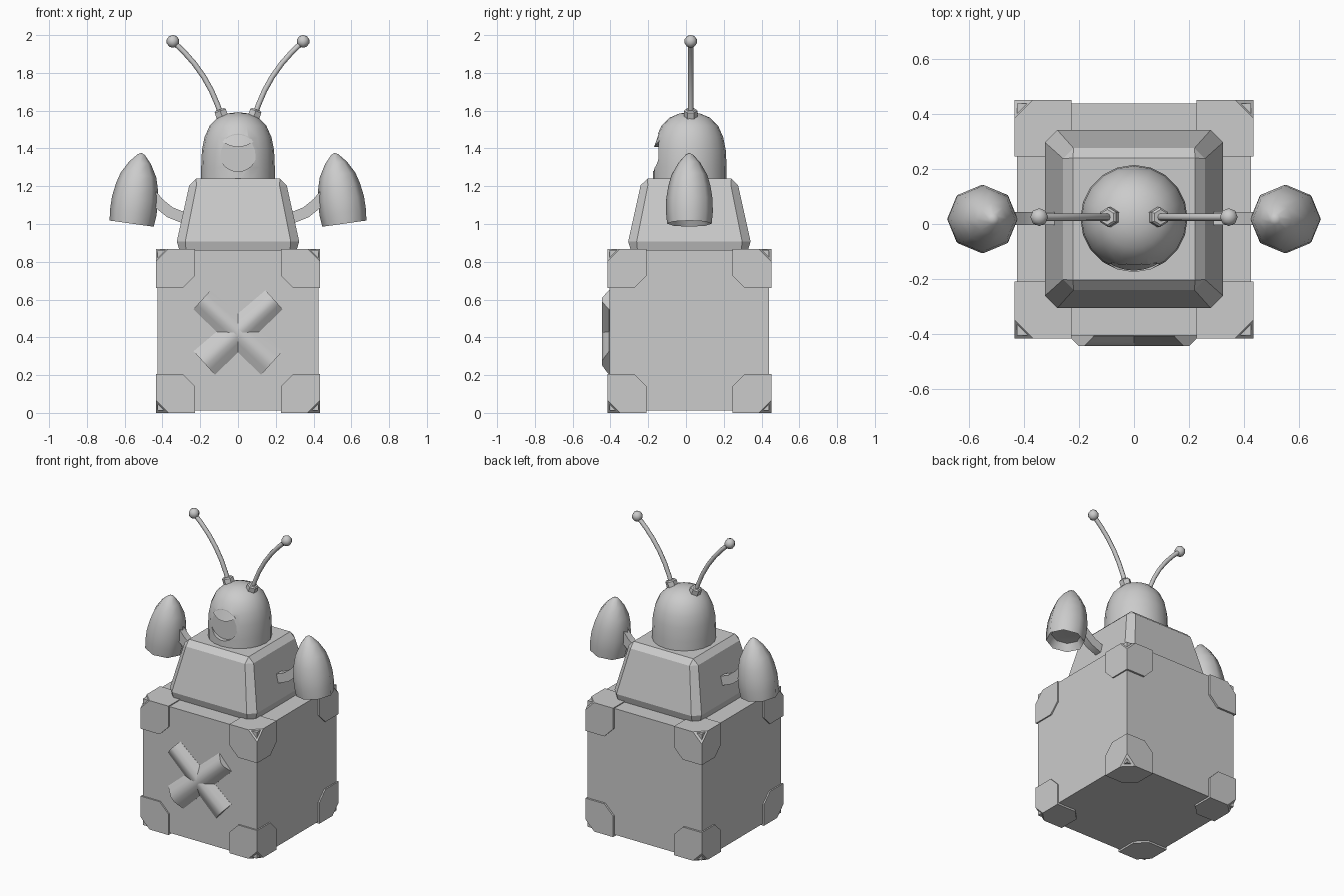
import bpy, bmesh, math
from mathutils import Vector, Matrix

if "Cube" in bpy.data.objects:
    bpy.data.objects.remove(bpy.data.objects["Cube"])

grey = bpy.data.materials.new("plain grey")
grey.diffuse_color = (0.6, 0.6, 0.6, 1)
grey.use_nodes = True
grey.node_tree.nodes["Principled BSDF"].inputs["Base Color"].default_value = grey.diffuse_color
CY = 0.018  # depth centre of the body


def finish(name, bm, smooth=None):
    bmesh.ops.remove_doubles(bm, verts=bm.verts[:], dist=1e-4)
    bmesh.ops.recalc_face_normals(bm, faces=bm.faces[:])
    me = bpy.data.meshes.new(name)
    bm.to_mesh(me)
    bm.free()
    ob = bpy.data.objects.new(name, me)
    bpy.context.collection.objects.link(ob)
    me.materials.append(grey)
    if smooth:
        bpy.ops.object.select_all(action='DESELECT')
        ob.select_set(True)
        bpy.context.view_layer.objects.active = ob
        bpy.ops.object.shade_smooth_by_angle(angle=math.radians(smooth))
    return ob


def loft(name, rings, smooth=None):
    """Skin a list of equal-length point rings and cap both ends."""
    bm = bmesh.new()
    rows = [[bm.verts.new(p) for p in r] for r in rings]
    n = len(rows[0])
    for a, b in zip(rows, rows[1:]):
        for i in range(n):
            bm.faces.new((a[i], a[(i + 1) % n], b[(i + 1) % n], b[i]))
    bm.faces.new(rows[0])
    bm.faces.new(rows[-1])
    return finish(name, bm, smooth)


def turned(name, profile, sides, matrix, smooth=50, phase=0):
    """Turn (radius, height) points about local z."""
    ang = [2 * math.pi * (i + phase) / sides for i in range(sides)]
    return loft(name, [[matrix @ Vector((r * math.cos(a), r * math.sin(a), h))
                        for a in ang] for r, h in profile], smooth)


def tube(name, path, rw, ry, y, sides, phase=0):
    """Sweep an ellipse along an x-z path."""
    pts = [Vector((x, 0, z)) for x, z in path]
    rings = []
    for i, p in enumerate(pts):
        t = (pts[min(i + 1, len(pts) - 1)] - pts[max(i - 1, 0)]).normalized()
        n = Vector((-t.z, 0, t.x))
        rings.append([p + n * rw * math.cos(a) + Vector((0, y + ry * math.sin(a), 0))
                      for a in [2 * math.pi * (k + phase) / sides for k in range(sides)]])
    return loft(name, rings, 50)


def box(lo, hi):
    bm = bmesh.new()
    bmesh.ops.create_cube(bm, size=1)
    for v in bm.verts:
        v.co = [lo[i] if v.co[i] < 0 else hi[i] for i in range(3)]
    return bm


# Crate
finish("crate", box((-0.425, -0.406, 0.012), (0.425, 0.439, 0.862)))

# Crate corner guards: cut outer tip and cut inner edges
SIZE, CUT = 0.207, 0.066
for sx in (-1, 1):
    for sy in (-1, 1):
        for sz in (-1, 1):
            bm = box((0, 0, 0), (SIZE,) * 3)
            cuts = [((SIZE, SIZE, SIZE - CUT), (1, 1, 1))]
            cuts += [((CUT, 0, 0), (-1, -1, 0)), ((CUT, 0, 0), (-1, 0, -1)),
                     ((0, CUT, 0), (0, -1, -1))]
            for co, no in cuts:
                bmesh.ops.bisect_plane(bm, geom=bm.verts[:] + bm.edges[:] + bm.faces[:],
                                       plane_co=co, plane_no=Vector(no).normalized(),
                                       clear_outer=True)
                bmesh.ops.holes_fill(bm, edges=[e for e in bm.edges if e.is_boundary], sides=0)
            inner = 0.434 - SIZE
            for v in bm.verts:
                c = v.co + Vector((inner,) * 3)
                v.co = (sx * c.x, CY + sy * c.y, 0.434 + sz * c.z)
            finish("corner_guard", bm)

# Tapered torso with chamfered edges
rings = []
for z, h, c in ((0.86, 0.31, 0.035), (0.908, 0.324, 0.045), (1.205, 0.258, 0.038), (1.24, 0.222, 0)):
    k = h - c
    rings.append([(x, CY + y, z) for x, y in ((h, -k), (h, k), (k, h), (-k, h),
                                              (-h, k), (-h, -k), (-k, -h), (k, -h))])
loft("torso", rings)

# Domed head with a round eye recess
dome = [(0.195, 1.22), (0.195, 1.30), (0.191, 1.39), (0.177, 1.46), (0.15, 1.52),
        (0.108, 1.562), (0.055, 1.585), (0.0, 1.592)]
head = turned("head", dome, 20, Matrix.Translation((0, 0.02, 0)), 40)
turn = Matrix.Rotation(math.pi / 2, 4, 'X')
cutter = turned("eye_cutter", [(0.1, 0), (0.1, 0.2)], 24,
                Matrix.Translation((0, -0.146, 1.378)) @ turn, None)
cutter.hide_render = True
cutter.hide_set(True)
mod = head.modifiers.new("eye recess", 'BOOLEAN')
mod.operation = 'DIFFERENCE'
mod.solver = 'EXACT'
mod.object = cutter

# Drooping eyelid across the top of the eye
rings = []
for i in range(11):
    a = math.radians(145 - 11 * i)
    x = 0.1 * math.cos(a)
    low = 1.408 + 0.027 * (x / 0.082) ** 2
    top = 1.378 + 0.1 * math.sin(a)
    drop = 0.022 * (1 - (x / 0.083) ** 2)
    rings.append([(x, -0.13, low), (x, -0.147 - drop, low),
                  (x, -0.144, top), (x, -0.125, top)])
loft("eyelid", rings, 40)

# Raised cross on the crate front: two rounded, tapered bars
for s in (-1, 1):
    a, b = Vector((s * 0.191, 0, 0.599)), Vector((-s * 0.179, 0, 0.264))
    d = (b - a).normalized()
    n = Vector((-d.z, 0, d.x))
    rings = []
    for k in range(5):
        p = a.lerp(b, k / 4)
        w = 0.068 + 0.016 * k / 4
        rings.append([p + n * w * u + Vector((0, -0.403 - e, 0)) for u, e in
                      ((-1, -0.01), (-1, 0.004), (-0.55, 0.026), (-0.2, 0.041), (0.2, 0.041),
                       (0.55, 0.026), (1, 0.004), (1, -0.01))])
    loft("cross_bar", rings, 50)

for s in (-1, 1):
    # Arms
    tube("arm", [(s * x, z) for x, z in ((0.25, 1.03), (0.30, 1.038), (0.36, 1.062),
                                         (0.42, 1.11), (0.47, 1.17))],
         0.042, 0.034, 0.02, 4, 0.5)
    # Bud-shaped hands, hollow underneath
    lean = Matrix.Translation((s * 0.563, CY, 1.002)) @ Matrix.Rotation(-s * math.radians(8), 4, 'Y')
    turned("hand", [(0, 0.05), (0.09, 0.045), (0.118, 0.0), (0.124, 0.06), (0.123, 0.13),
                    (0.112, 0.2), (0.095, 0.26), (0.058, 0.325), (0.02, 0.368), (0, 0.378)],
           8, lean, 50)
    # Antennae with hexagonal sockets and round tips
    tilt = Matrix.Translation((s * 0.082, 0.025, 1.565)) @ Matrix.Rotation(s * math.radians(20), 4, 'Y')
    turned("antenna_socket", [(0.036, 0), (0.036, 0.036), (0.028, 0.044)], 6, tilt, 30, 0.5)
    tube("antenna", [(s * x, z) for x, z in ((0.088, 1.575), (0.108, 1.63), (0.14, 1.705),
                                             (0.182, 1.78), (0.232, 1.85), (0.285, 1.91), (0.345, 1.967))],
         0.014, 0.014, 0.025, 8)
    ball = [(0.034 * math.sin(math.pi * i / 5), -0.034 * math.cos(math.pi * i / 5)) for i in range(6)]
    turned("antenna_tip", ball, 8, Matrix.Translation((s * 0.345, 0.025, 1.967)), 60)
